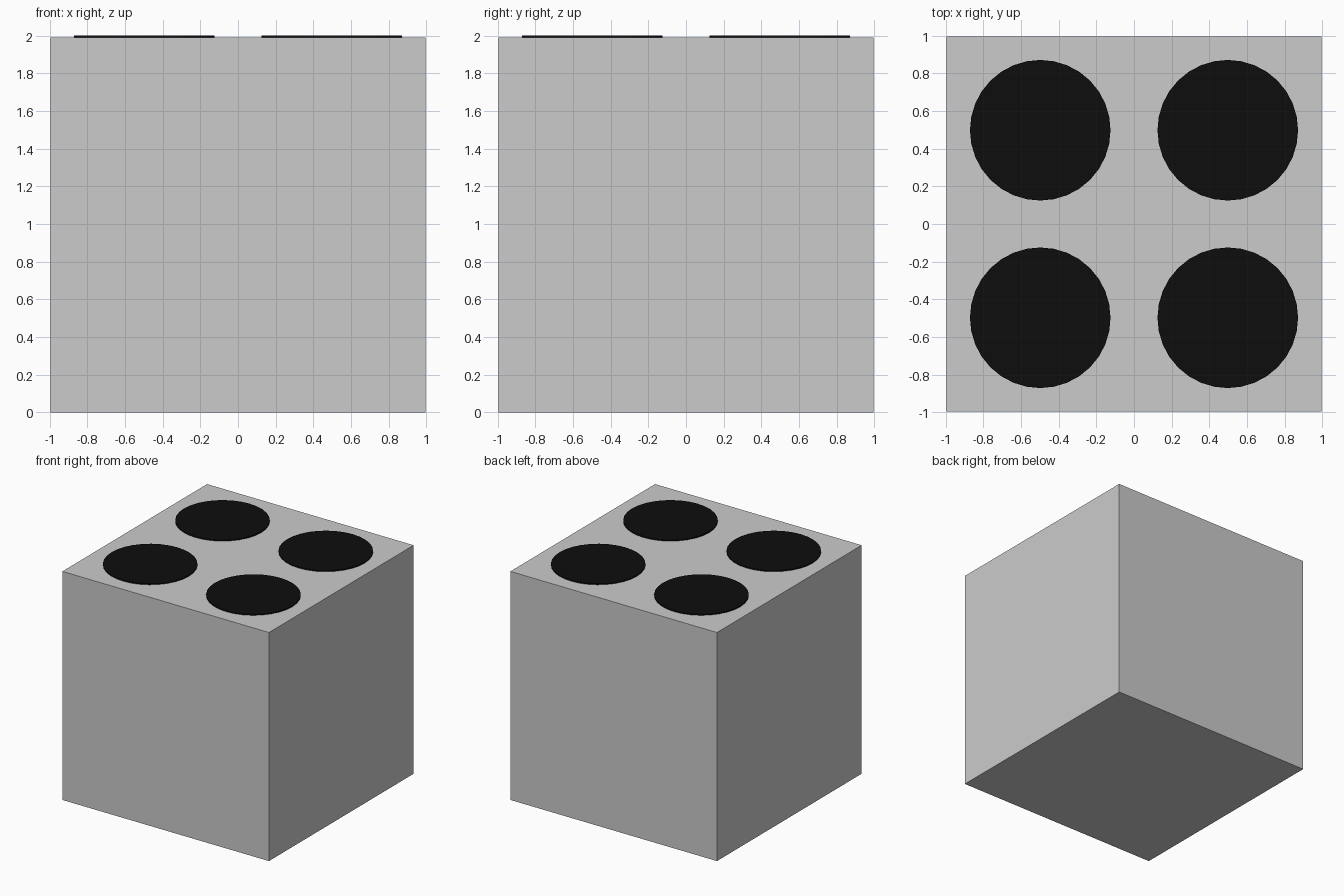
import bpy

if "Cube" in bpy.data.objects:
    bpy.data.objects.remove(bpy.data.objects["Cube"])

SIDE = 1.99    # cube edge length
TOP = 2.0      # top of the raised discs
BLACK = bpy.data.materials.new("black")
BLACK.diffuse_color = (0.004, 0.004, 0.004, 1)
BLACK.use_nodes = True
BLACK.node_tree.nodes["Principled BSDF"].inputs["Base Color"].default_value = BLACK.diffuse_color

# Cube body
bpy.ops.mesh.primitive_cube_add(size=SIDE, location=(0, 0, SIDE / 2))
bpy.context.object.name = "body"

# Four thin black discs standing just above the top face
for sx in (-1, 1):
    for sy in (-1, 1):
        bpy.ops.mesh.primitive_cylinder_add(
            vertices=32, radius=0.373, depth=TOP - SIDE,
            location=(sx * SIDE / 4, sy * SIDE / 4, (TOP + SIDE) / 2))
        disc = bpy.context.object
        disc.name = "top_disc"
        disc.data.materials.append(BLACK)
